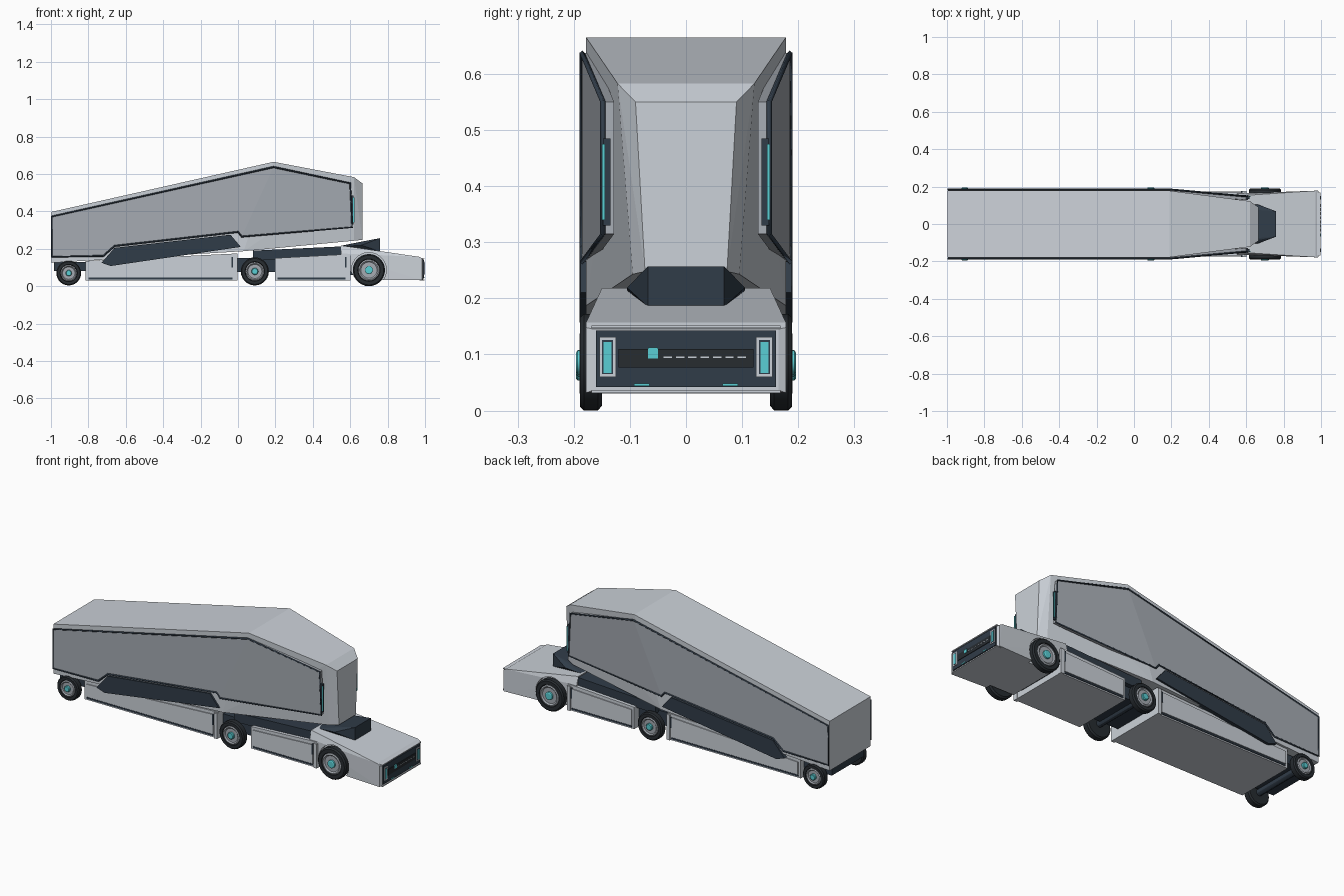
import bpy, bmesh, math
from mathutils import Vector

if "Cube" in bpy.data.objects:
    bpy.data.objects.remove(bpy.data.objects["Cube"])

def material(name, rgb):
    m = bpy.data.materials.new(name)
    m.diffuse_color = (*rgb, 1)
    m.use_nodes = True
    m.node_tree.nodes["Principled BSDF"].inputs["Base Color"].default_value = m.diffuse_color
    return m

SHELL = material("shell_grey", (.60, .64, .69))
PANEL = material("panel_grey", (.38, .41, .45))
DARK = material("dark_trim", (.03, .045, .065))
TYRE = material("tyre_black", (.02, .025, .03))
CYAN = material("cyan_light", (.10, .62, .66))

def finish(name, bm, mat):
    bmesh.ops.recalc_face_normals(bm, faces=bm.faces)
    me = bpy.data.meshes.new(name)
    bm.to_mesh(me)
    bm.free()
    ob = bpy.data.objects.new(name, me)
    bpy.context.collection.objects.link(ob)
    me.materials.append(mat)
    return ob

def hull(name, pts, mat):
    # convex solid; each point is given once and mirrored in y
    bm = bmesh.new()
    for x, y, z in pts:
        for s in (1, -1):
            bm.verts.new((x, s * y, z))
    r = bmesh.ops.convex_hull(bm, input=bm.verts)
    junk = [g for g in set(r["geom_interior"] + r["geom_unused"]) if isinstance(g, bmesh.types.BMVert)]
    bmesh.ops.delete(bm, geom=junk, context='VERTS')
    bmesh.ops.dissolve_limit(bm, angle_limit=.01, verts=bm.verts, edges=bm.edges)
    return finish(name, bm, mat)

def slab(name, polys, thick, mat):
    # side sheet made of polygons sharing an edge, thickened in y
    for s, side in ((1, "left"), (-1, "right")):
        bm = bmesh.new()
        for p in polys:
            bm.faces.new([bm.verts.new((x, s * y, z)) for x, y, z in p])
        bmesh.ops.remove_doubles(bm, verts=bm.verts, dist=1e-5)
        r = bmesh.ops.extrude_face_region(bm, geom=bm.faces[:], use_keep_orig=True)
        vs = [g for g in r["geom"] if isinstance(g, bmesh.types.BMVert)]
        bmesh.ops.translate(bm, verts=vs, vec=(0, -s * thick, 0))
        finish(f"{name}_{side}", bm, mat)

def prism(name, pts, y0, y1, mat):
    bm = bmesh.new()
    f = bm.faces.new([bm.verts.new((x, y0, z)) for x, z in pts])
    r = bmesh.ops.extrude_face_region(bm, geom=[f], use_keep_orig=True)
    vs = [g for g in r["geom"] if isinstance(g, bmesh.types.BMVert)]
    bmesh.ops.translate(bm, verts=vs, vec=(0, y1 - y0, 0))
    return finish(name, bm, mat)

def box(name, x0, x1, y0, y1, z0, z1, mat):
    return prism(name, [(x0, z0), (x1, z0), (x1, z1), (x0, z1)], y0, y1, mat)

def tube(name, pts, r, mat):
    # closed trim strip on both sides
    for s, side in ((1, "left"), (-1, "right")):
        cu = bpy.data.curves.new(name, 'CURVE')
        cu.dimensions = '3D'
        cu.bevel_depth, cu.bevel_resolution = r, 0
        sp = cu.splines.new('POLY')
        sp.points.add(len(pts) - 1)
        for p, (x, y, z) in zip(sp.points, pts):
            p.co = (x, s * y, z, 1)
        sp.use_cyclic_u = True
        ob = bpy.data.objects.new(f"{name}_{side}", cu)
        bpy.context.collection.objects.link(ob)
        cu.materials.append(mat)

def lathe(name, prof, x, z, s, mat, n=28):
    # profile of (radius, y) turned about the axle
    bm = bmesh.new()
    vs = [bm.verts.new((x + r, s * y, z)) for r, y in prof]
    es = [bm.edges.new(e) for e in zip(vs, vs[1:])]
    bmesh.ops.spin(bm, geom=vs + es, cent=(x, 0, z), axis=(0, 1, 0), angle=2 * math.pi, steps=n)
    bmesh.ops.remove_doubles(bm, verts=bm.verts, dist=1e-5)
    ob = finish(name, bm, mat)
    ob.data.shade_smooth()
    ob.data.set_sharp_from_angle(angle=math.radians(30))
    return ob

# trailer body
hull("trailer_body", [
    (-.998, .178, .397), (-.998, .178, .125), (.19, .178, .665), (.03, .178, .187),
    (.62, .122, .583), (.62, .095, .243), (.665, .09, .55), (.665, .073, .248)], SHELL)

# side panels with dark frame
a, b = (.02, .185, .265), (.19, .185, .637)
rear = [(-.995, .185, .157), (-.72, .185, .162), (-.66, .185, .215), (0, .185, .29)]
nose = [(.61, .148, .315), (.60, .148, .55)]
tail = (-.995, .185, .373)
slab("side_panel", [rear + [a, b, tail], [a] + nose + [b]], .02, PANEL)
tube("panel_frame", rear + [a] + nose + [b, tail], .005, DARK)

# dark wedges, skirts and side trims
for s, side in ((1, "left"), (-1, "right")):
    prism(f"side_wedge_{side}", [(-.73, .125), (-.66, .205), (-.04, .275), (.015, .21), (-.68, .108)],
          s * .165, s * .188, DARK)
    for name, x0, x1, z0, z1 in (("rear_skirt", -.80, -.03, .125, .165), ("front_skirt", .21, .575, .143, .16)):
        prism(f"{name}_panel_{side}", [(x0, .048), (x1, .048), (x1, z1 - .008), (x0, z0 - .008)],
              s * .15, s * .173, SHELL)
        box(f"{name}_base_trim_{side}", x0, x1, s * .15, s * .1715, .037, .046, DARK)
        box(f"{name}_slot_{side}", x1 - .004, x1 + .004, s * .15, s * .176, .10, .157, DARK)
        box(f"{name}_flange_{side}", x1 + .006, x1 + .026, s * .15, s * .176, .03, z1 + .004, SHELL)
    box(f"marker_light_{side}", .616, .622, s * .144, s * .150, .34, .475, CYAN)
    box(f"marker_bracket_{side}", .603, .617, s * .135, s * .148, .33, .485, DARK)

prism("rear_skirt", [(-.815, .03), (-.004, .03), (-.004, .175), (-.815, .135)], -.168, .168, SHELL)
prism("front_skirt", [(.197, .03), (.60, .03), (.60, .172), (.197, .15)], -.168, .168, SHELL)

# chassis
prism("coupling_beam", [(.08, .14), (.08, .19), (.56, .213), (.60, .20), (.60, .16), (.2, .142)], -.15, .15, DARK)
box("middle_chassis", -.02, .22, -.125, .125, .075, .15, DARK)
box("rear_chassis", -.985, -.79, -.14, .14, .08, .128, DARK)
box("front_chassis", .58, .66, -.12, .12, .06, .16, DARK)

# tractor with wheel wells cut out
cab = hull("tractor_body", [
    (.55, .15, .218), (.55, .163, .175), (.55, .163, .165), (.63, .163, .035),
    (.76, .152, .187), (.76, .168, .165), (.97, .178, .157), (.985, .178, .148),
    (.985, .178, .032), (.99, .165, .145), (.99, .165, .036)], SHELL)
bpy.context.view_layer.objects.active = cab
for s in (1, -1):
    well = lathe("wheel_well_cutter", [(0, .142), (.093, .142), (.093, .25), (0, .25)], .70, .087, s, TYRE)
    well.hide_render = True
    well.hide_viewport = True
    m = cab.modifiers.new("well", 'BOOLEAN')
    m.operation, m.object, m.solver = 'DIFFERENCE', well, 'EXACT'

# windscreen canopy
hull("canopy", [(.55, .105, .212), (.66, .105, .219), (.66, .075, .238),
                (.55, .075, .216), (.76, .068, .185), (.76, .068, .257)], DARK)

# nose details
box("grille", .98, .995, -.16, .16, .042, .143, DARK)
box("grille_bar", .98, .998, -.12, .12, .077, .110, TYRE)
box("upper_lip", .97, .996, -.168, .168, .147, .152, SHELL)
box("lower_lip", .97, .996, -.168, .168, .031, .037, SHELL)
box("sensor_light", .98, 1.0, -.068, -.05, .093, .112, CYAN)
for i in range(7):
    y = -.04 + i * .022
    box(f"grille_dash_{i}", .98, .999, y, y + .015, .094, .0965, SHELL)
for s, side in ((1, "left"), (-1, "right")):
    box(f"headlight_frame_{side}", .98, .998, s * .125, s * .154, .06, .131, SHELL)
    box(f"headlight_bezel_{side}", .98, .999, s * .130, s * .150, .065, .126, DARK)
    box(f"headlight_{side}", .98, 1.0, s * .133, s * .147, .067, .122, CYAN)
    box(f"low_light_{side}", .98, .998, s * .065, s * .093, .044, .048, CYAN)

# wheels and axles
for pos, x, r in (("rear", -.905, .066), ("middle", .09, .075), ("front", .70, .086)):
    z = r if pos == "front" else r + .004
    lathe(f"{pos}_axle", [(0, -.15), (.018, -.15), (.018, .15), (0, .15)], x, z, 1, DARK, 12)
    for s, side in ((1, "left"), (-1, "right")):
        lathe(f"{pos}_tyre_{side}", [(0, .15), (.9 * r, .15), (r, .157), (r, .182), (.92 * r, .189),
                                     (.7 * r, .189), (.66 * r, .178), (0, .178)], x, z, s, TYRE)
        lathe(f"{pos}_rim_{side}", [(0, .17), (.66 * r, .17), (.66 * r, .187), (.58 * r, .190),
                                    (.5 * r, .184), (0, .184)], x, z, s, PANEL)
        lathe(f"{pos}_hub_{side}", [(0, .18), (.25 * r, .18), (.25 * r, .193), (.2 * r, .196), (0, .196)],
              x, z, s, CYAN, 16)
